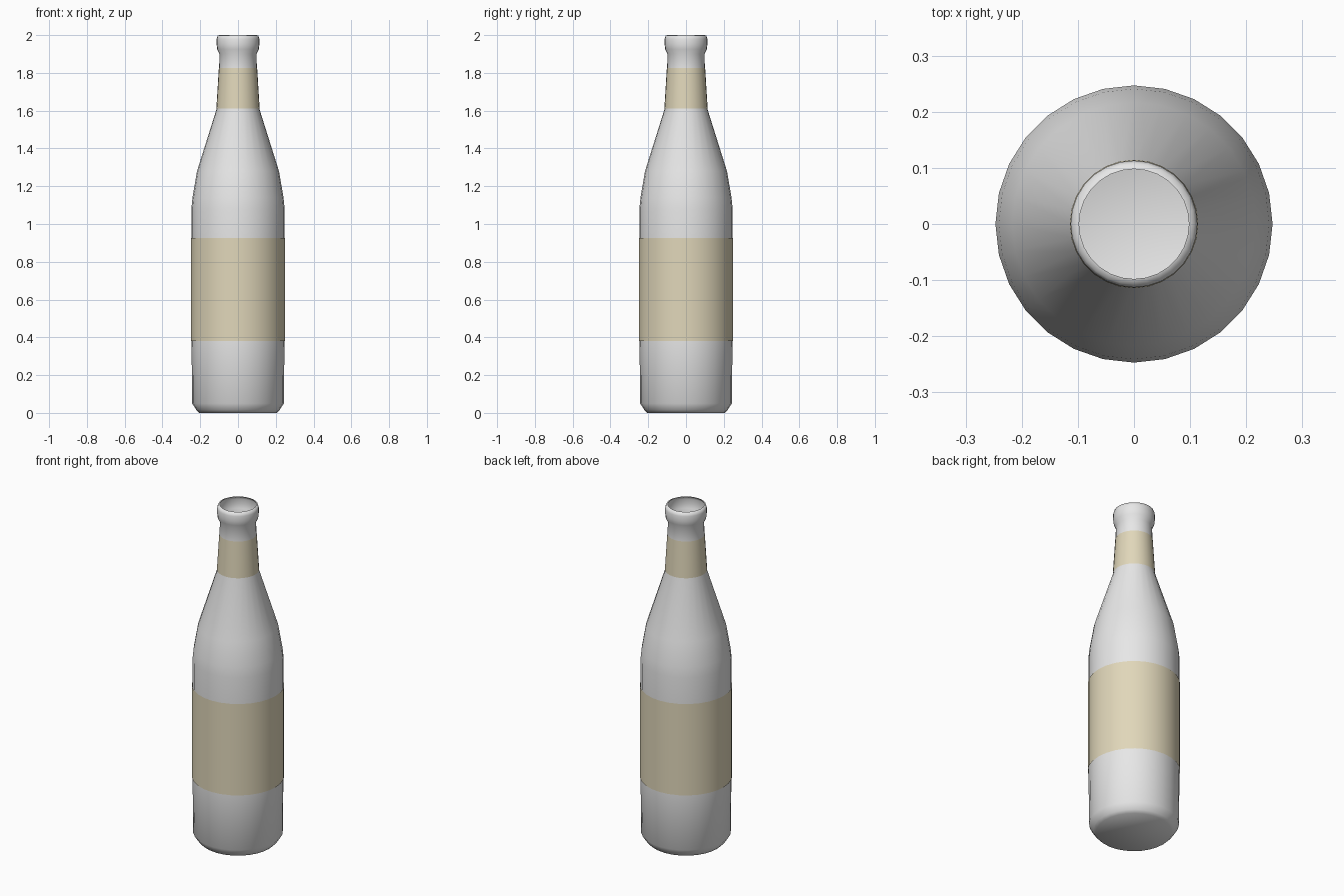
import bpy, bmesh, math

if "Cube" in bpy.data.objects:
    bpy.data.objects.remove(bpy.data.objects["Cube"])

SIDES = 28


def material(name, rgb):
    m = bpy.data.materials.new(name)
    m.diffuse_color = (*rgb, 1.0)
    m.use_nodes = True
    m.node_tree.nodes["Principled BSDF"].inputs["Base Color"].default_value = m.diffuse_color
    return m


def lathe(name, profile, mat, closed_base=False):
    """Spin a bottom-to-top (radius, z) profile into a smooth open shell."""
    bm = bmesh.new()
    rings = []
    for r, z in profile:
        rings.append([bm.verts.new((r * math.cos(2 * math.pi * i / SIDES),
                                    r * math.sin(2 * math.pi * i / SIDES), z))
                      for i in range(SIDES)])
    for a, b in zip(rings, rings[1:]):
        for i in range(SIDES):
            j = (i + 1) % SIDES
            bm.faces.new((a[i], a[j], b[j], b[i]))
    if closed_base:
        bm.faces.new(rings[0][::-1])
    for f in bm.faces:
        f.smooth = True
    mesh = bpy.data.meshes.new(name)
    bm.to_mesh(mesh)
    bm.free()
    mesh.materials.append(mat)
    ob = bpy.data.objects.new(name, mesh)
    bpy.context.collection.objects.link(ob)
    return ob


glass = material("pale grey glass", (0.8, 0.8, 0.8))
paper = material("tan paper", (0.75, 0.68, 0.49))

# Bottle: bevelled base, straight body, sloping shoulder, neck and rounded open lip
lathe("bottle", [
    (0.205, 0.0), (0.22, 0.015), (0.243, 0.05), (0.246, 0.38), (0.247, 0.92),
    (0.247, 1.08), (0.241, 1.14), (0.217, 1.28), (0.113, 1.61),
    (0.100, 1.82), (0.098, 1.90), (0.110, 1.925), (0.113, 1.95),
    (0.113, 1.98), (0.108, 1.997), (0.098, 2.0),
], glass, closed_base=True)

# Paper wraps around the body and the neck
lathe("body_label", [(0.25, 0.38), (0.25, 0.925)], paper)
lathe("neck_label", [(0.1145, 1.612), (0.1015, 1.825)], paper)
